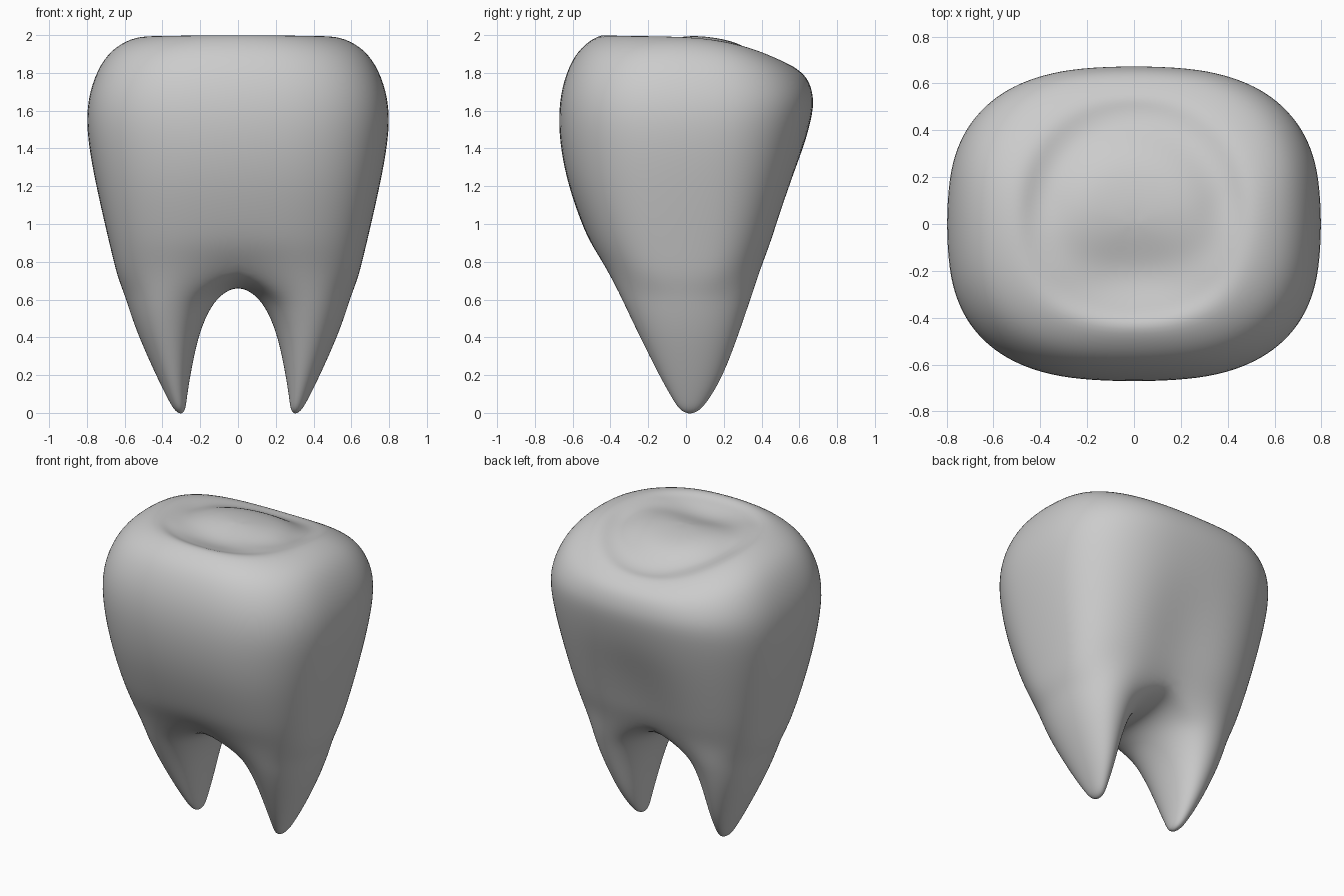
import bpy, bmesh
from math import sin, cos, pi, exp, hypot

if "Cube" in bpy.data.objects:
    bpy.data.objects.remove(bpy.data.objects["Cube"])

K = 16   # segments on the outer half contour
M = 7    # inner points of the crotch strip


def sp(v, n):
    """Signed power used for superellipse outlines."""
    if abs(v) < 1e-6:
        return 0.0
    return (1 if v > 0 else -1) * abs(v) ** (2 / n)


def chew(x, y):
    """Height of the chewing surface: slope, front basin, horseshoe groove."""
    z = 1.998 - 0.5 * max(y, 0) ** 2
    z -= 0.05 * exp(-(x / 0.30) ** 2 - ((y + 0.22) / 0.15) ** 2)
    r = hypot(x / 0.38, (y - 0.05) / 0.38)
    z -= 0.042 * exp(-((r - 1) / 0.27) ** 2) * min(1, max(0, (y + 0.2) / 0.3))
    return z


def half_ring(hx, yf, yb, zf, zm, zb, n=2.7, dent_f=0.0, dent_b=0.0):
    """Right half of a horizontal outline, from front centre to back centre."""
    pts = []
    for i in range(K + 1):
        a = -pi / 2 + pi * i / K
        x, t = hx * sp(cos(a), n), sp(sin(a), n)
        y = t * (yb if t > 0 else -yf)
        g = exp(-(x / 0.22) ** 2)
        y += -dent_b * g if t > 0 else dent_f * g
        z = zm + ((zb if t > 0 else zf) - zm) * t * t
        pts.append((x, y, z))
    return pts


bm = bmesh.new()


def add(pts):
    return [bm.verts.new((x * 1.007, y * 1.008, z)) for x, y, z in pts]


def bridge(a, b, closed=False):
    n = len(a)
    for i in range(n if closed else n - 1):
        j = (i + 1) % n
        bm.faces.new((a[i], b[i], b[j], a[j]))


# Chewing surface: shrinking outlines around a centre vertex
top = bm.verts.new((0, 0, chew(0, 0)))
rings = []
for s in (0.14, 0.28, 0.42, 0.55, 0.67, 0.78, 0.89):
    flat = half_ring(0.50 * s, -0.44 * s, 0.55 * s, 0, 0, 0, 2.2)
    rings.append(add([(x, y, chew(x, y)) for x, y, z in flat]))
for i in range(K):
    bm.faces.new((top, rings[0][i], rings[0][i + 1]))

# Crown outlines: half width, front y, back y, z at front / side / back
for lv in [(0.51, -0.44, 0.54, 2.012, 1.998, 1.85, 2.3),
           (0.62, -0.54, 0.60, 1.95, 1.96, 1.81, 2.5),
           (0.71, -0.605, 0.645, 1.865, 1.88, 1.765, 2.6),
           (0.775, -0.655, 0.67, 1.73, 1.74, 1.69, 2.7),
           (0.803, -0.674, 0.674, 1.57, 1.58, 1.60, 2.7),
           (0.787, -0.661, 0.628, 1.39, 1.4, 1.4, 2.7, 0, 0.01),
           (0.748, -0.62, 0.565, 1.2, 1.2, 1.2, 2.8, 0, 0.035),
           (0.703, -0.55, 0.50, 1.0, 1.0, 1.0, 2.9, 0.0, 0.045),
           (0.670, -0.503, 0.462, 0.88, 0.86, 0.88, 2.9, 0.01, 0.045),
           (0.637, -0.452, 0.425, 0.775, 0.72, 0.775, 2.8, 0.045, 0.055)]:
    rings.append(add(half_ring(*lv)))
for a, b in zip(rings, rings[1:]):
    bridge(a, b)

# Crotch strip between the roots, from back centre to front centre
strip = []
for i in range(1, M + 1):
    u = i / (M + 1)
    y = 0.355 + (-0.405 - 0.355) * u
    strip.append((0, y, 0.672 + 0.1 * abs(2 * u - 1) ** 2.2))
loop = rings[-1] + add(strip)

# Root outlines: inner x, outer x, front y, back y, z
for xi, xo, yf, yb, z in [(0.088, 0.60, -0.352, 0.352, 0.63),
                          (0.155, 0.572, -0.31, 0.32, 0.54),
                          (0.21, 0.522, -0.243, 0.273, 0.40),
                          (0.25, 0.432, -0.143, 0.197, 0.20),
                          (0.268, 0.375, -0.078, 0.13, 0.085),
                          (0.276, 0.337, -0.035, 0.078, 0.015)]:
    n = K + 1 + M
    pts = []
    for i in range(n):
        a = -2 * pi / 3 + 2 * pi * i / n
        pts.append(((xi + xo) / 2 + (xo - xi) / 2 * sp(cos(a), 2.1),
                    (yf + yb) / 2 + (yb - yf) / 2 * sp(sin(a), 2.1), z))
    ring = add(pts)
    bridge(loop, ring, True)
    loop = ring
tip = bm.verts.new((0.302, 0.02, -0.008))
for i in range(len(loop)):
    bm.faces.new((loop[i], tip, loop[(i + 1) % len(loop)]))

# The shell is open at the mirror plane, so make the top face upwards
bmesh.ops.recalc_face_normals(bm, faces=bm.faces)
bm.normal_update()
if top.normal.z < 0:
    bmesh.ops.reverse_faces(bm, faces=bm.faces)
mesh = bpy.data.meshes.new("tooth")
bm.to_mesh(mesh)
bm.free()
for p in mesh.polygons:
    p.use_smooth = True
tooth = bpy.data.objects.new("tooth", mesh)
bpy.context.collection.objects.link(tooth)

# Mirror to the left side and smooth
mir = tooth.modifiers.new("mirror", "MIRROR")
mir.use_clip = True
mir.merge_threshold = 0.0005
sub = tooth.modifiers.new("smooth", "SUBSURF")
sub.levels = sub.render_levels = 2
